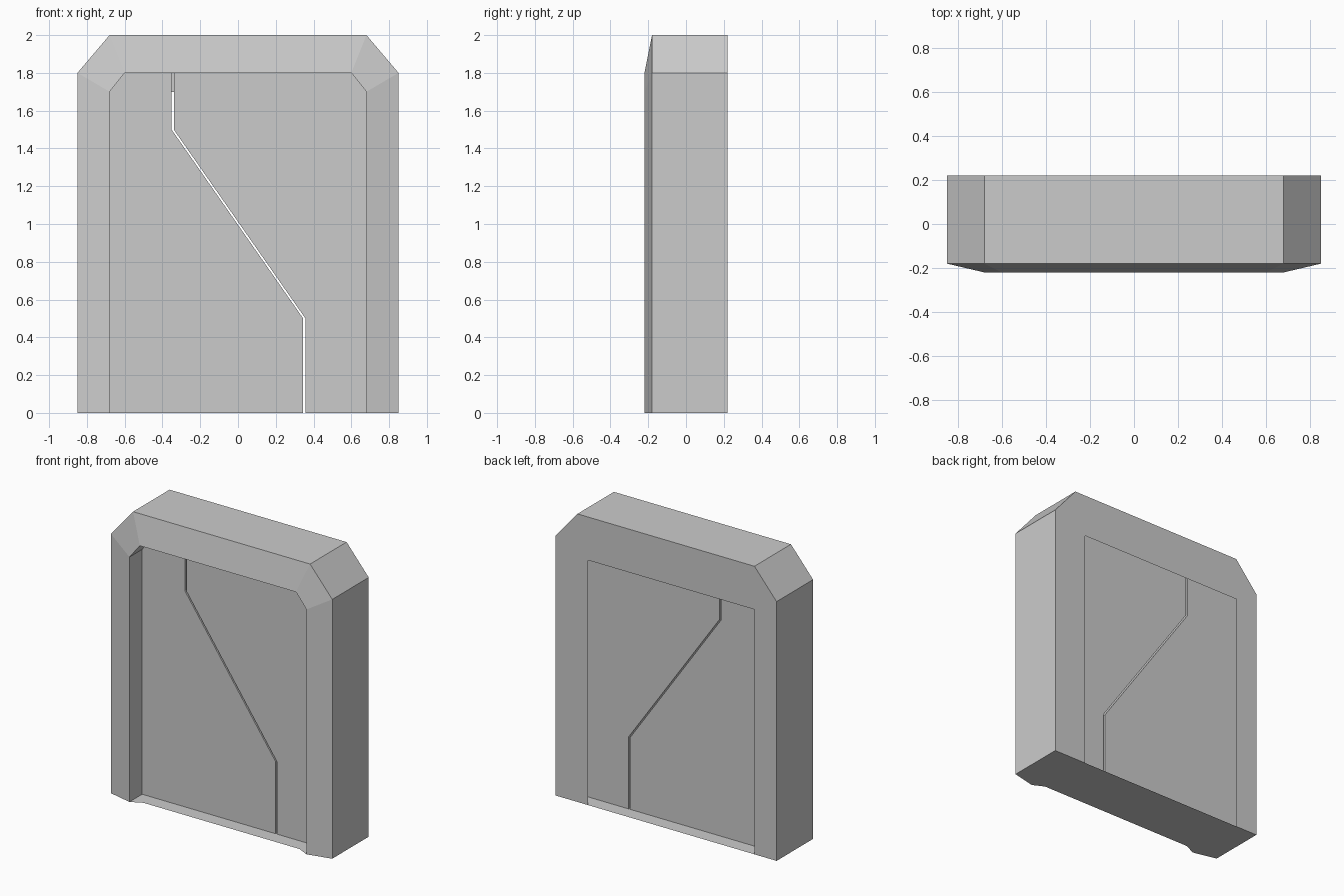
import bpy, bmesh

if "Cube" in bpy.data.objects:
    bpy.data.objects.remove(bpy.data.objects["Cube"])


def finish(name, bm):
    bmesh.ops.remove_doubles(bm, verts=bm.verts, dist=1e-5)
    bmesh.ops.recalc_face_normals(bm, faces=bm.faces)
    mesh = bpy.data.meshes.new(name)
    bm.to_mesh(mesh)
    bm.free()
    obj = bpy.data.objects.new(name, mesh)
    bpy.context.collection.objects.link(obj)
    return obj


def arch(points):
    """Mirror a left-hand half profile into a full arch."""
    return points + [(-x, z) for x, z in reversed(points)]


def loop(bm, profile, y):
    return [bm.verts.new((x, y, z)) for x, z in profile]


def bridge(bm, a, b):
    for i in range(len(a) - 1):
        bm.faces.new((a[i], a[i + 1], b[i + 1], b[i]))


# Door frame: hollow arch with a raised sloping front lip
outer = arch([(-0.85, 0), (-0.85, 1.8), (-0.68, 2)])
inner = arch([(-0.68, 0), (-0.68, 1.7), (-0.6, 1.8)])
DOOR_FRONT, DOOR_BACK = -0.08, 0.12

bm = bmesh.new()
back = loop(bm, outer, 0.22)
front = loop(bm, outer, -0.18)
lip = loop(bm, inner, -0.22)
reveal = loop(bm, inner, DOOR_FRONT)
for a, b in ((back, front), (front, lip), (lip, reveal)):
    bridge(bm, a, b)

# Back plate around the rear opening
opening = loop(bm, [(0.6, 0), (0.6, 1.7), (-0.68, 1.7), (-0.68, 0)], 0.22)
bm.faces.new(back + opening)

# Floor sill
half = [(-0.85, 0.22), (-0.85, -0.18), (-0.68, -0.22), (-0.6, -0.18)]
sill = [bm.verts.new((x, y, 0)) for x, y in arch(half)]
sill_face = bm.faces.new(sill)
finish("door_frame", bm)

# Two sliding door leaves that meet along a zigzag gap
seam = [(-0.352, 1.8), (-0.352, 1.5), (0.345, 0.5), (0.345, 0)]


def door(name, side, offset):
    profile = [(x + offset, z) for x, z in seam] + [(side, 0), (side, 1.8)]
    b = bmesh.new()
    f, r = loop(b, profile, DOOR_FRONT), loop(b, profile, DOOR_BACK)
    b.faces.new(f)
    b.faces.new(r)
    bridge(b, f + f[:1], r + r[:1])
    return finish(name, b)


door("left_door", -0.8, 0)
door("right_door", 0.8, 0.012)
